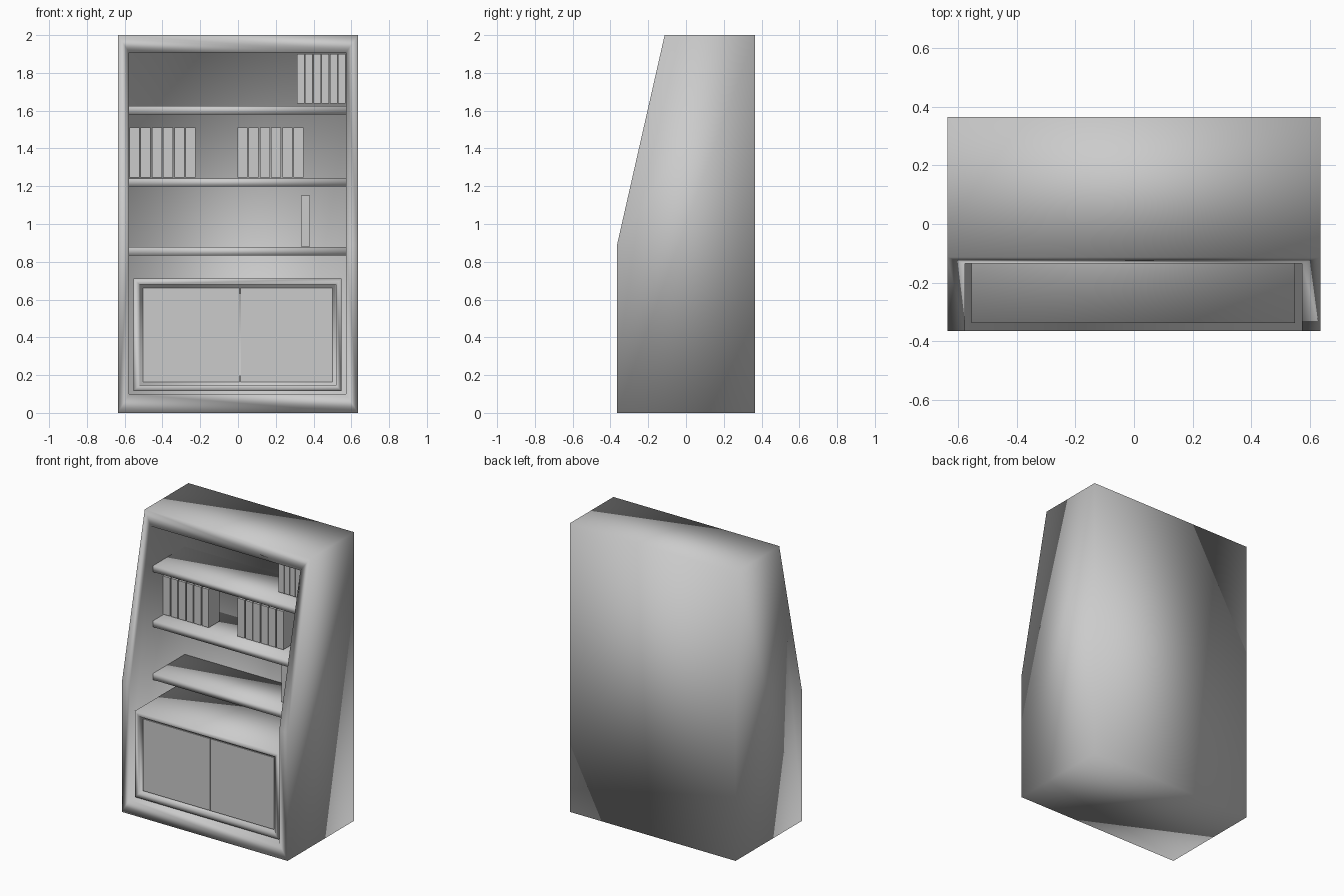
import bpy, bmesh

if "Cube" in bpy.data.objects:
    bpy.data.objects.remove(bpy.data.objects["Cube"])

def finish(bm, name, smooth=False):
    bmesh.ops.recalc_face_normals(bm, faces=bm.faces)
    me = bpy.data.meshes.new(name)
    bm.to_mesh(me)
    bm.free()
    for p in me.polygons:
        p.use_smooth = smooth
    ob = bpy.data.objects.new(name, me)
    bpy.context.collection.objects.link(ob)
    return ob

def box_bm(x0, x1, y0, y1, z0, z1):
    bm = bmesh.new()
    bmesh.ops.create_cube(bm, size=1)
    for v in bm.verts:
        v.co.x = x1 if v.co.x > 0 else x0
        v.co.y = y1 if v.co.y > 0 else y0
        v.co.z = z1 if v.co.z > 0 else z0
    return bm

def box(name, *dims, smooth=False):
    return finish(box_bm(*dims), name, smooth)

# Case: side profile extruded across the width
profile = [(-0.365, 0), (-0.365, 0.89), (-0.113, 2), (0.365, 2), (0.365, 0)]
bm = bmesh.new()
side = bm.faces.new([bm.verts.new((-0.636, y, z)) for y, z in profile])
ext = bmesh.ops.extrude_face_region(bm, geom=[side])
for v in ext["geom"]:
    if isinstance(v, bmesh.types.BMVert):
        v.co.x = 0.636
case = finish(bm, "bookcase_body")

# Hollow out the front opening
cutter = box("opening_cutter", -0.576, 0.572, -0.6, 0.24, 0.10, 1.908)
cutter.hide_render = True
mod = case.modifiers.new("opening", "BOOLEAN")
mod.object = cutter
mod.operation = 'DIFFERENCE'
mod.solver = 'EXACT'
bpy.context.view_layer.objects.active = case
case.select_set(True)
bpy.ops.object.modifier_apply(modifier=mod.name)
bpy.data.objects.remove(cutter)
for p in case.data.polygons:
    p.use_smooth = True

# Shelves
for i, (z0, z1) in enumerate([(0.833, 0.877), (1.199, 1.242), (1.581, 1.624)]):
    box(f"shelf_{i + 1}", -0.576, 0.572, -0.108, 0.24, z0, z1, smooth=True)

# Lower cabinet with a recessed front
bm = box_bm(-0.554, 0.549, -0.338, 0.24, 0.115, 0.711)
bm.normal_update()
front = min(bm.faces, key=lambda f: f.calc_center_median().y)
bmesh.ops.inset_region(bm, faces=[front], thickness=0.043, depth=0)
bmesh.ops.inset_region(bm, faces=[front], thickness=0.004, depth=-0.025)
finish(bm, "lower_cabinet", smooth=True)

# Cabinet doors
for name, x0, x1 in [("left_door", -0.504, 0.008), ("right_door", 0.014, 0.499)]:
    box(name, x0, x1, -0.32, -0.30, 0.164, 0.662)

# Books: label, first x, pitch, width, bottom, top, count
rows = [("top_book", 0.312, 0.0435, 0.04, 1.638, 1.9, 6),
        ("left_book", -0.575, 0.0595, 0.053, 1.247, 1.512, 6),
        ("middle_book", -0.003, 0.0595, 0.053, 1.247, 1.512, 6),
        ("single_book", 0.334, 0.06, 0.047, 0.882, 1.151, 1)]
for name, x, pitch, w, z0, z1, n in rows:
    for i in range(n):
        box(f"{name}_{i + 1}", x + i * pitch, x + i * pitch + w, 0.0, 0.12, z0, z1)
